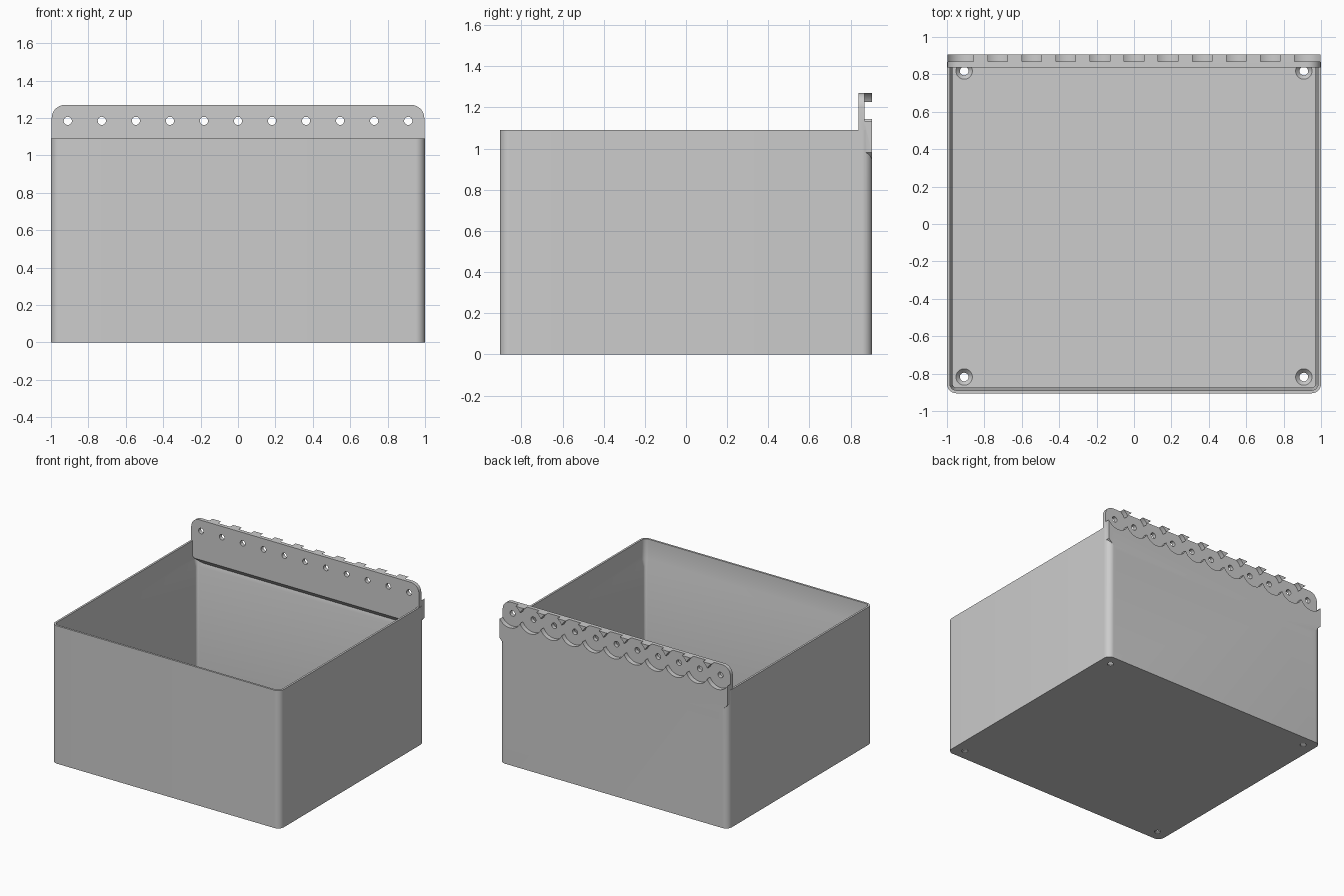
import bpy, bmesh, math

default = bpy.data.objects.get("Cube")
if default:
    bpy.data.objects.remove(default, do_unlink=True)

grey = bpy.data.materials.new("light grey plastic")
grey.use_nodes = True
COLOUR = (0.604, 0.604, 0.604, 1)
grey.diffuse_color = COLOUR
grey.node_tree.nodes["Principled BSDF"].inputs["Base Color"].default_value = COLOUR

HX, HY, H = 1.0, 0.905, 1.09          # tray half sizes and height
FLOOR = 0.03
PITCH, HINGE_Z = 0.182, 1.185         # hinge spacing and axis height
PLATE_Y, POCKET_Y = 0.838, 0.868      # hinge plate front and pocket floor


def loft(name, rings):
    """Closed solid through rings that have equal point counts."""
    bm = bmesh.new()
    loops = [[bm.verts.new(p) for p in ring] for ring in rings]
    n = len(loops[0])
    for a, b in zip(loops, loops[1:]):
        for i in range(n):
            j = (i + 1) % n
            bm.faces.new((a[i], a[j], b[j], b[i]))
    bm.faces.new(loops[0][::-1])
    bm.faces.new(loops[-1])
    bmesh.ops.recalc_face_normals(bm, faces=bm.faces)
    mesh = bpy.data.meshes.new(name)
    bm.to_mesh(mesh)
    bm.free()
    mesh.materials.append(grey)
    ob = bpy.data.objects.new(name, mesh)
    bpy.context.collection.objects.link(ob)
    return ob


def arc(cx, cy, r, start, end, steps):
    angles = [math.radians(start + (end - start) * i / steps) for i in range(steps + 1)]
    return [(cx + r * math.cos(a), cy + r * math.sin(a)) for a in angles]


def rounded(inset, z, radius=0.05):
    """Rounded rectangle ring, inset from the tray outline."""
    r = radius - inset
    x, y = HX - radius, HY - radius
    pts = []
    for k, (sx, sy) in enumerate([(1, 1), (-1, 1), (-1, -1), (1, -1)]):
        pts += arc(sx * x, sy * y, r, 90 * k, 90 * k + 90, 10)
    return [(px, py, z) for px, py in pts]


def circle(r, steps):
    return arc(0, 0, r, 0, 360, steps)[:-1]


def combine(target, other, operation):
    mod = target.modifiers.new(operation, 'BOOLEAN')
    mod.operation = operation
    mod.solver = 'EXACT'
    mod.object = other
    bpy.ops.object.select_all(action='DESELECT')
    bpy.context.view_layer.objects.active = target
    target.select_set(True)
    bpy.ops.object.modifier_apply(modifier=mod.name)
    bpy.data.objects.remove(other, do_unlink=True)


# Open tray with thinner upper walls
tray = loft("storage_tray", [rounded(0, 0), rounded(0, H)])
cavity = loft("cavity", [rounded(0.03, FLOOR), rounded(0.03, 0.88),
                         rounded(0.016, 0.93), rounded(0.016, H + 0.1)])
combine(tray, cavity, 'DIFFERENCE')

# Hinge plate with rounded top corners and chamfered lower ends
W, TOP, R = 0.996, 1.27, 0.07
half = [(W - 0.075, 0.905), (W, 0.98)] + arc(W - R, TOP - R, R, 0, 90, 10)
outline = half + [(-x, z) for x, z in reversed(half)]
plate = loft("hinge_plate", [[(x, y, z) for x, z in outline] for y in (PLATE_Y, HY)])

# Sloped underside inside the tray
wedge = [(0.80, 0.993), (0.80, 0.85), (0.943, 0.85)]
combine(plate, loft("wedge", [[(x, y, z) for y, z in wedge] for x in (-1.1, 1.1)]),
        'DIFFERENCE')
combine(tray, plate, 'UNION')

# Round knuckle pockets and pin holes along the hinge
for i in range(-5, 6):
    for r, y0, steps in ((0.1, POCKET_Y, 48), (0.022, 0.8, 20)):
        rings = [[(i * PITCH + x, y, HINGE_Z + z) for x, z in circle(r, steps)]
                 for y in (y0, 1.0)]
        combine(tray, loft("hinge_cutter", rings), 'DIFFERENCE')

# Countersunk screw holes in the floor
for sx in (-1, 1):
    for sy in (-1, 1):
        profile = [(0.023, -0.05), (0.023, 0.008), (0.044, FLOOR), (0.044, 0.05)]
        rings = [[(sx * 0.908 + x, sy * 0.818 + y, z) for x, y in circle(r, 32)]
                 for r, z in profile]
        combine(tray, loft("screw_cutter", rings), 'DIFFERENCE')

bpy.ops.object.select_all(action='DESELECT')
tray.select_set(True)
bpy.context.view_layer.objects.active = tray
bpy.ops.object.shade_smooth_by_angle(angle=math.radians(30))
